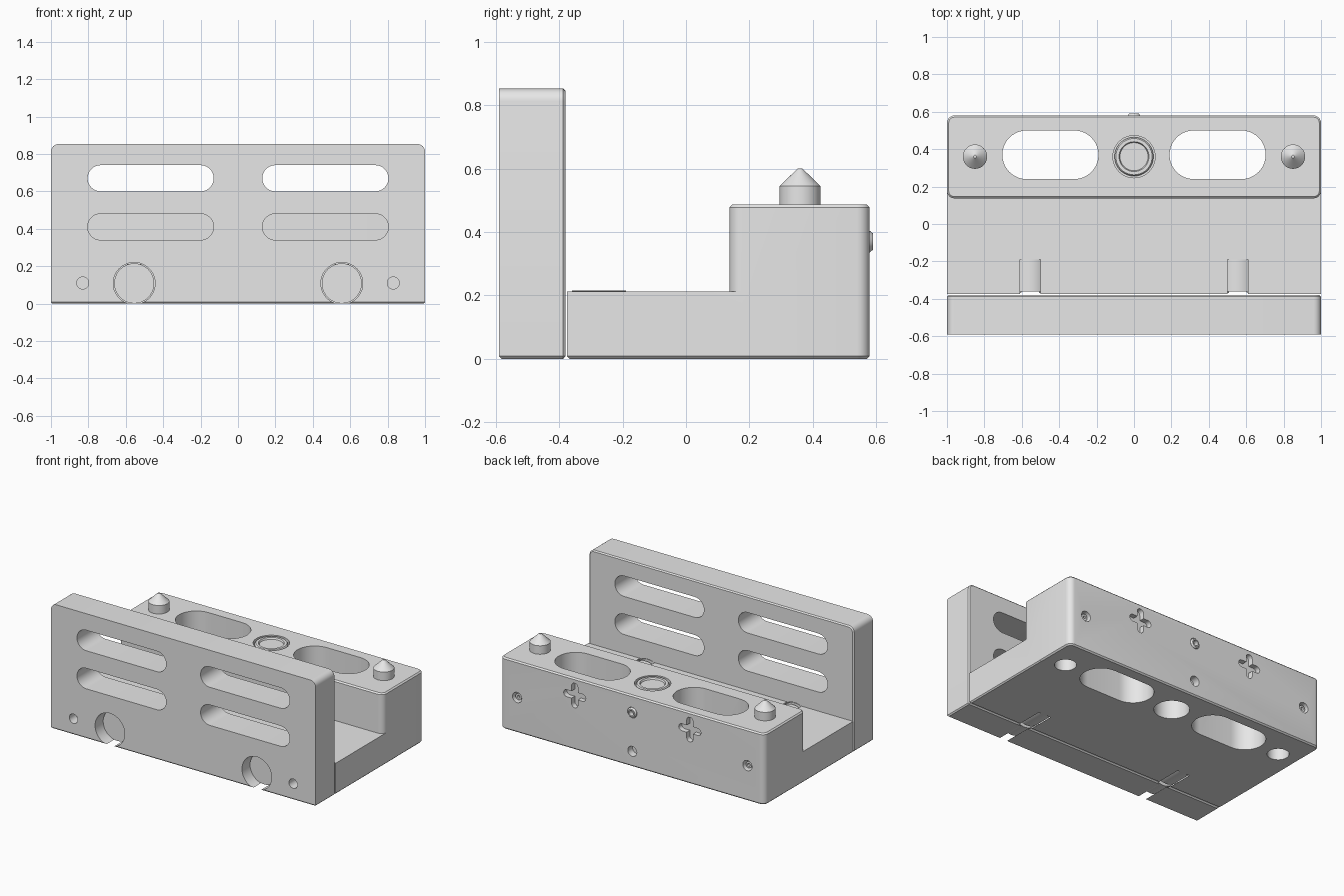
import bpy, bmesh, math
from mathutils import Matrix, Vector

cube = bpy.data.objects.get("Cube")
if cube:
    bpy.data.objects.remove(cube, do_unlink=True)

grey = bpy.data.materials.new("plain_grey")
grey.use_nodes = True
GREY = (0.8, 0.8, 0.8, 1)
grey.diffuse_color = GREY
grey.node_tree.nodes["Principled BSDF"].inputs["Base Color"].default_value = GREY


def finish(name, bm):
    bmesh.ops.recalc_face_normals(bm, faces=bm.faces)
    mesh = bpy.data.meshes.new(name)
    bm.to_mesh(mesh)
    bm.free()
    mesh.materials.append(grey)
    obj = bpy.data.objects.new(name, mesh)
    bpy.context.collection.objects.link(obj)
    return obj


def bevel(bm, test, size, segments=1):
    """Bevel every edge whose two end points pass the test."""
    edges = [e for e in bm.edges if test(e.verts[0].co, e.verts[1].co)]
    bmesh.ops.bevel(bm, geom=edges, offset=size, segments=segments, profile=0.5,
                    affect='EDGES', clamp_overlap=True)


def near(a, b):
    return abs(a - b) < 1e-4


def both(axis, value):
    return lambda a, b: near(a[axis], value) and near(b[axis], value)


def box_mesh(lo, hi):
    bm = bmesh.new()
    bmesh.ops.create_cube(bm, size=1)
    lo, hi = Vector(lo), Vector(hi)
    for v in bm.verts:
        v.co = Vector([lo[i] if v.co[i] < 0 else hi[i] for i in range(3)])
    return bm


def prism(name, points, axis, start, end):
    """Extrude a flat outline along y or z."""
    bm = bmesh.new()
    place = (lambda u, w: (u, start, w)) if axis == 'y' else (lambda u, w: (u, w, start))
    face = bm.faces.new([bm.verts.new(place(u, w)) for u, w in points])
    new = bmesh.ops.extrude_face_region(bm, geom=[face])["geom"]
    move = Vector((0, end - start, 0)) if axis == 'y' else Vector((0, 0, end - start))
    bmesh.ops.translate(bm, vec=move, verts=[g for g in new if isinstance(g, bmesh.types.BMVert)])
    return finish(name, bm)


def stadium(cx, cy, half, r, n=20):
    """Rounded slot outline; a circle when half is zero."""
    pts = []
    for side in (1, -1):
        for i in range(n + (1 if half else 0)):
            a = math.pi * i / n - side * math.pi / 2
            pts.append((cx + side * half + r * math.cos(a), cy + r * math.sin(a)))
    return pts


def lathe(name, profile, location, axis='z'):
    bm = bmesh.new()
    verts = [bm.verts.new((r, 0, h)) for r, h in profile]
    edges = [bm.edges.new(pair) for pair in zip(verts, verts[1:])]
    bmesh.ops.spin(bm, geom=verts + edges, cent=(0, 0, 0), axis=(0, 0, 1),
                   angle=math.tau, steps=40)
    bmesh.ops.remove_doubles(bm, verts=bm.verts, dist=1e-5)
    if axis == 'y':
        bm.transform(Matrix.Rotation(-math.pi / 2, 4, 'X'))
    bm.transform(Matrix.Translation(location))
    return finish(name, bm)


def combine(target, tools, operation='DIFFERENCE'):
    bpy.context.view_layer.objects.active = target
    for tool in tools:
        mod = target.modifiers.new("cut", 'BOOLEAN')
        mod.operation, mod.solver, mod.object = operation, 'EXACT', tool
        bpy.ops.object.modifier_apply(modifier=mod.name)
        bpy.data.objects.remove(tool, do_unlink=True)


parts = []
BOLT_X, BOLT_Z, PIN_X, PIN_Y = 0.555, 0.108, 0.85, 0.36
BACK, TOP, FLOOR = 0.58, 0.487, 0.2125

# Upright front plate: rounded top corners, chamfered rear and bottom edges
bm = box_mesh((-1, -0.59, 0), (1, -0.38, 0.853))
bevel(bm, lambda a, b: both(2, 0.853)(a, b) and near(a.x, b.x), 0.04, 6)
bevel(bm, lambda a, b: both(1, -0.38)(a, b) or both(2, 0)(a, b), 0.008)
plate = finish("front_plate", bm)
cuts = []
for s in (1, -1):
    for z in (0.67, 0.41):
        cuts.append(prism("slot", stadium(s * 0.467, z, 0.267, 0.07), 'y', -0.7, -0.3))
    cuts.append(prism("hole", stadium(s * BOLT_X, BOLT_Z, 0, 0.112), 'y', -0.7, -0.3))
    cuts.append(prism("hole", stadium(s * 0.83, 0.11, 0, 0.032), 'y', -0.7, -0.52))
combine(plate, cuts)
parts.append(plate)

# Base body: low floor slab joined to the tall rear block
bm = box_mesh((-1, -0.375, 0), (1, 0.3, FLOOR))
bevel(bm, lambda a, b: both(2, 0)(a, b) and not both(1, 0.3)(a, b), 0.008)
slab = finish("floor_slab", bm)
bm = box_mesh((-1, 0.137, 0), (1, BACK, TOP))
bevel(bm, lambda a, b: not near(a.z, b.z), 0.04, 6)
bevel(bm, lambda a, b: both(2, 0)(a, b) or both(2, TOP)(a, b), 0.009)
body = finish("base_body", bm)
combine(body, [slab], 'UNION')

cuts = [
    prism("ring_seat", stadium(0, PIN_Y, 0, 0.113), 'z', 0.455, 0.6),
    prism("under_hole", stadium(0, PIN_Y, 0, 0.11), 'z', -0.1, 0.2),
    prism("nub_hole", stadium(0, 0.37, 0, 0.036), 'y', 0.53, 0.7),
    prism("lower_hole", stadium(0, 0.105, 0, 0.034), 'y', 0.53, 0.7),
]
for s in (1, -1):
    cuts += [
        prism("slot", stadium(s * 0.447, 0.37, 0.127, 0.13), 'z', -0.2, 0.7),
        prism("bolt_hole", stadium(s * BOLT_X, BOLT_Z, 0, 0.118), 'y', -0.5, -0.19),
        prism("pin_hole", stadium(s * PIN_X, PIN_Y, 0, 0.068), 'z', -0.1, 0.12),
        prism("screw_hole", stadium(s * 0.87, 0.24, 0, 0.035), 'y', 0.53, 0.7),
        prism("cross_bar", stadium(s * 0.435, 0.37, 0.06, 0.024, 8), 'y', 0.545, 0.7),
        prism("cross_post", [(s * 0.435 + v, 0.37 + u) for u, v in stadium(0, 0, 0.06, 0.024, 8)],
              'y', 0.545, 0.7),
    ]
combine(body, cuts)
parts.append(body)

# Paired fittings: locating pins, bolts in the plate and floor, small rear screws
for s, side in ((1, "left"), (-1, "right")):
    parts.append(lathe("locating_pin_" + side,
                       [(0, 0.47), (0.065, 0.47), (0.065, 0.545), (0.008, 0.6), (0, 0.6)],
                       (s * PIN_X, PIN_Y, 0)))
    for name, start, end in (("plate_bolt_", -0.51, -0.385), ("floor_bolt_", -0.36, -0.19)):
        parts.append(lathe(name + side, [(0, start), (0.107, start), (0.107, end), (0, end)],
                           (s * BOLT_X, 0, BOLT_Z), 'y'))
    parts.append(lathe("rear_screw_" + side,
                       [(0, 0.53), (0.022, 0.53), (0.022, 0.565), (0.01, 0.565), (0.01, 0.55), (0, 0.55)],
                       (s * 0.87, 0, 0.24), 'y'))

# Centre ring on top and the small nub on the back
parts.append(lathe("centre_ring",
                   [(0, 0.45), (0, 0.476), (0.075, 0.476), (0.08, 0.487), (0.097, 0.487),
                    (0.104, 0.478), (0.104, 0.45), (0, 0.45)], (0, PIN_Y, 0)))
parts.append(lathe("rear_nub",
                   [(0, 0.53), (0.034, 0.53), (0.034, 0.58), (0.026, 0.59), (0.018, 0.59),
                    (0.018, 0.56), (0, 0.56)], (0, 0, 0.37), 'y'))

# Smooth the round walls and keep the hard edges crisp
bpy.ops.object.select_all(action='DESELECT')
for part in parts:
    part.select_set(True)
bpy.context.view_layer.objects.active = plate
bpy.ops.object.shade_smooth_by_angle(angle=math.radians(30))
